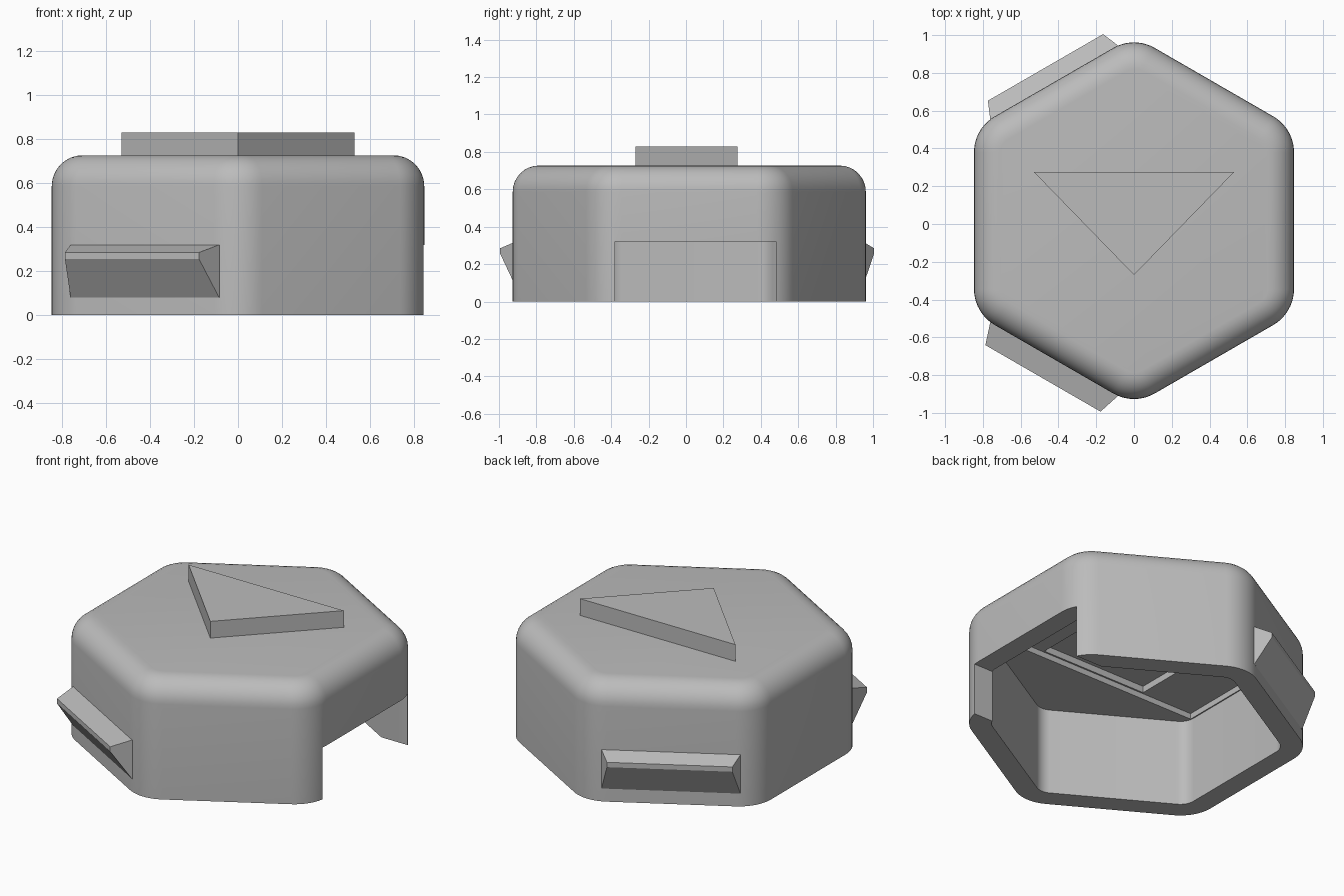
import bpy, bmesh, math
from mathutils import Vector

cube = bpy.data.objects.get("Cube")
if cube:
    bpy.data.objects.remove(cube, do_unlink=True)

GREY = (0.5, 0.5, 0.5, 1)
mat = bpy.data.materials.new("plain grey")
mat.use_nodes = True
mat.diffuse_color = GREY
mat.node_tree.nodes["Principled BSDF"].inputs["Base Color"].default_value = GREY

CY = 0.0175       # centre of the hexagon in y
APOTHEM = 0.847   # centre to flat side
CORNER = 0.22     # corner rounding
WALL = 0.125
HEIGHT = 0.727
EDGE = 0.14       # rounding of the top edge


def loft(name, rings):
    """Closed solid through rings of equal point count, bottom to top."""
    bm = bmesh.new()
    loops = [[bm.verts.new(p) for p in ring] for ring in rings]
    n = len(loops[0])
    for low, high in zip(loops, loops[1:]):
        for i in range(n):
            j = (i + 1) % n
            bm.faces.new((low[i], low[j], high[j], high[i]))
    bm.faces.new(loops[0][::-1])
    bm.faces.new(loops[-1])
    bmesh.ops.recalc_face_normals(bm, faces=bm.faces)
    mesh = bpy.data.meshes.new(name)
    bm.to_mesh(mesh)
    bm.free()
    mesh.materials.append(mat)
    obj = bpy.data.objects.new(name, mesh)
    bpy.context.collection.objects.link(obj)
    return obj


def hexagon(inset, z, steps=10):
    """Rounded hexagon with points towards front and back."""
    radius = CORNER - inset
    reach = (APOTHEM - CORNER) / math.cos(math.pi / 6)
    ring = []
    for k in range(6):
        mid = math.radians(30 + 60 * k)
        for s in range(steps + 1):
            a = mid + math.radians(60 * s / steps - 30)
            ring.append((reach * math.cos(mid) + radius * math.cos(a),
                         CY + reach * math.sin(mid) + radius * math.sin(a), z))
    return ring


def box(name, x0, x1, y0, y1, z0, z1):
    return loft(name, [[(x0, y0, z), (x1, y0, z), (x1, y1, z), (x0, y1, z)]
                       for z in (z0, z1)])


def cut(obj, cutter):
    mod = obj.modifiers.new("cut", 'BOOLEAN')
    mod.operation = 'DIFFERENCE'
    mod.solver = 'EXACT'
    mod.object = cutter
    bpy.ops.object.select_all(action='DESELECT')
    bpy.context.view_layer.objects.active = obj
    obj.select_set(True)
    bpy.ops.object.modifier_apply(modifier=mod.name)
    bpy.data.objects.remove(cutter, do_unlink=True)


# Cap shell: straight walls and a rounded top edge
rings = [hexagon(0, 0)]
for s in range(9):
    a = math.pi / 2 * s / 8
    rings.append(hexagon(EDGE * (1 - math.cos(a)), HEIGHT - EDGE * (1 - math.sin(a))))
shell = loft("cap_shell", rings)

# Hollow inside, stepped ceiling and side opening
cut(shell, loft("hollow_cutter", [hexagon(WALL, -0.1), hexagon(WALL, 0.535)]))
cut(shell, box("ceiling_band_cutter", -0.715, 0.715, -0.36, 0.39, 0.4, 0.57))
cut(shell, box("ceiling_pocket_cutter", -0.36, 0.36, -0.35, 0.38, 0.5, 0.61))
cut(shell, box("opening_cutter", 0.4, 1.1, -0.38, 0.48, -0.1, 0.32))
bpy.ops.object.select_all(action='DESELECT')
shell.select_set(True)
bpy.context.view_layer.objects.active = shell
bpy.ops.object.shade_smooth_by_angle(angle=math.radians(30))

# Raised triangular marker on top
corners = [(-0.53, 0.275), (0, -0.27), (0.53, 0.275)]
loft("top_triangle", [[(x, y, z) for x, y in corners] for z in (HEIGHT - 0.01, 0.83)])


# Wedge-shaped catches on the two right-hand walls
def catch(name, side, depth):
    normal = Vector((-0.5, side * 0.866, 0))
    along = Vector((0.866, side * 0.5, 0))
    centre = Vector((0, CY, 0))

    def rect(out, half, z0, z1):
        base = centre + normal * (APOTHEM + out)
        return [base + along * t + Vector((0, 0, z))
                for t, z in ((-half, z0), (half, z0), (half, z1), (-half, z1))]
    loft(name, [rect(-0.01, 0.39, 0.08, 0.32), rect(0, 0.39, 0.08, 0.32),
                rect(depth, 0.352, 0.255, 0.285)])


catch("front_catch", -1, 0.117)
catch("back_catch", 1, 0.09)
